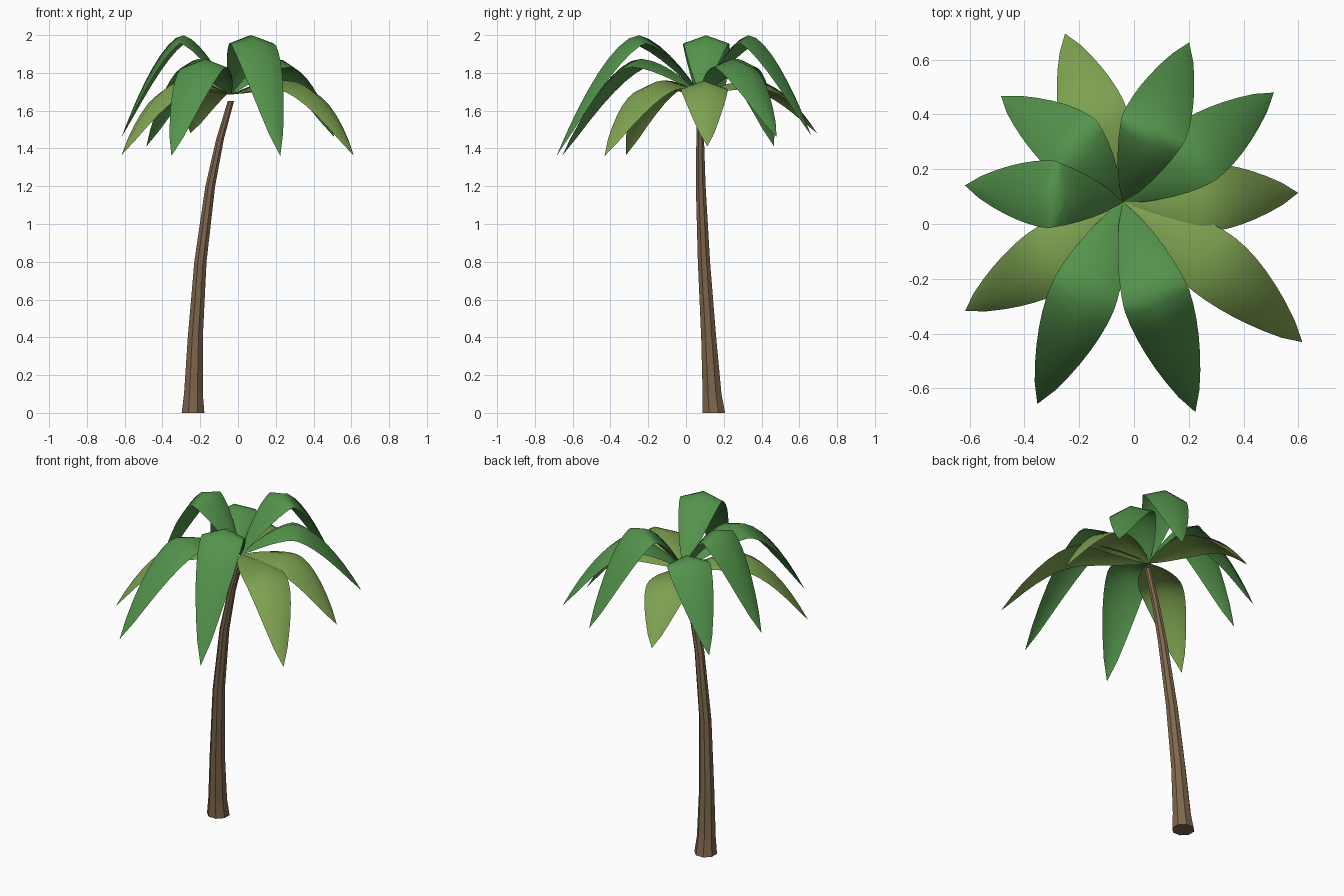
import bpy
import bmesh
from math import sin, cos, pi, radians
from mathutils import Vector

cube = bpy.data.objects.get("Cube")
if cube:
    bpy.data.objects.remove(cube)


def material(name, colour):
    mat = bpy.data.materials.new(name)
    mat.use_nodes = True
    mat.diffuse_color = (*colour, 1)
    mat.node_tree.nodes["Principled BSDF"].inputs["Base Color"].default_value = (*colour, 1)
    return mat


def add_object(name, bm, mat, smooth):
    mesh = bpy.data.meshes.new(name)
    for face in bm.faces:
        face.smooth = smooth
    bm.to_mesh(mesh)
    bm.free()
    mesh.materials.append(mat)
    obj = bpy.data.objects.new(name, mesh)
    bpy.context.collection.objects.link(obj)
    return obj


bark = material("brown bark", (0.21, 0.135, 0.073))
green = material("leaf green", (0.087, 0.292, 0.071))
light_green = material("light leaf green", (0.205, 0.355, 0.08))

# Trunk: tapering octagonal rings along a gentle bend (x, y, z, radius)
TRUNK = [(-0.238, 0.147, 0, 0.065), (-0.236, 0.138, 0.1, 0.054),
         (-0.226, 0.12, 0.4, 0.043), (-0.199, 0.095, 0.8, 0.035),
         (-0.147, 0.078, 1.2, 0.028), (-0.095, 0.075, 1.45, 0.022),
         (-0.038, 0.075, 1.65, 0.018)]
SIDES = 8
bm = bmesh.new()
rings = []
for x, y, z, radius in TRUNK:
    angles = [2 * pi * (i + 0.5) / SIDES for i in range(SIDES)]
    rings.append([bm.verts.new((x + radius * cos(a), y + radius * sin(a), z)) for a in angles])
for low, high in zip(rings, rings[1:]):
    for i in range(SIDES):
        j = (i + 1) % SIDES
        bm.faces.new((low[i], low[j], high[j], high[i]))
bm.faces.new(rings[0][::-1])
bm.faces.new(rings[-1])
add_object("trunk", bm, bark, False)

# Leaves: arched blades, folded along the midrib, growing from the crown
CROWN = Vector((-0.04, 0.08, 1.685))
HALF_WIDTH = 0.124
FOLD = 0.36
STEPS = 14


def leaf(name, mat, azimuth, reach, peak, tip, power, bend=0):
    a = radians(azimuth)
    out = Vector((cos(a), sin(a), 0))
    side = Vector((-sin(a), cos(a), 0))
    crest = 0.44

    def midrib(s):
        if s < crest:
            z = peak - (peak - CROWN.z) * ((crest - s) / crest) ** power
        else:
            z = peak - (peak - tip) * ((s - crest) / (1 - crest)) ** power
        p = CROWN + out * (s * reach) + side * (bend * sin(pi * s))
        p.z = z
        return p

    bm = bmesh.new()
    rows = []
    for i in range(STEPS + 1):
        s = i / STEPS
        mid = midrib(s)
        if i in (0, STEPS):
            rows.append([bm.verts.new(mid)] * 3)
            continue
        tangent = (midrib(s + 0.02) - midrib(s - 0.02)).normalized()
        up = tangent.cross(side).normalized()
        w = HALF_WIDTH * sin(pi * s) ** 0.75
        rows.append([bm.verts.new(mid + side * (k * w) - up * (abs(k) * FOLD * w))
                     for k in (-1, 0, 1)])
    for r0, r1 in zip(rows, rows[1:]):
        for k in (0, 1):
            corners = dict.fromkeys((r0[k], r1[k], r1[k + 1], r0[k + 1]))
            bm.faces.new(list(corners))
    return add_object(name, bm, mat, True)


# Tiers: name, colour, crest height, arch power, leaves (azimuth, reach, tip height, bend)
TIERS = [
    ("upper_leaf", green, 2.0, 1.6,
     [(67.5, 0.63, 1.47, 0), (-71, 0.81, 1.36, 0), (174, 0.58, 1.46, 0)]),
    ("middle_leaf", green, 1.875, 1.7,
     [(36, 0.68, 1.46, -0.01), (139, 0.59, 1.41, -0.037), (247, 0.8, 1.36, 0)]),
    ("lower_leaf", light_green, 1.76, 1.9,
     [(109, 0.65, 1.48, 0), (3, 0.64, 1.41, 0), (-38, 0.83, 1.36, 0.025),
      (214.6, 0.7, 1.365, 0.02)]),
]
for name, mat, peak, power, leaves in TIERS:
    for n, (azimuth, reach, tip, bend) in enumerate(leaves, 1):
        leaf(f"{name}_{n}", mat, azimuth, reach, peak, tip, power, bend)
